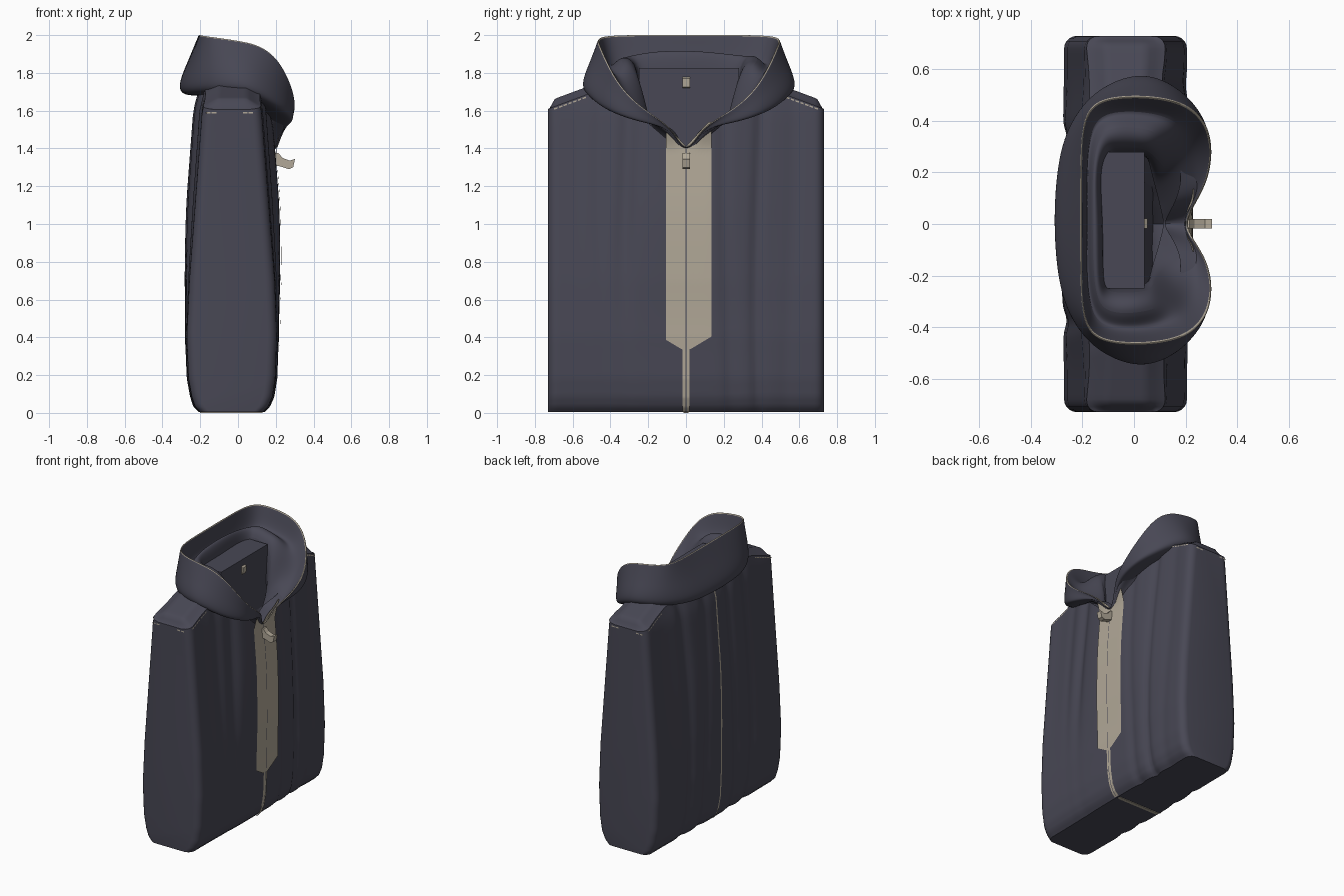
import bpy, bmesh, math
from mathutils import Vector as V

if "Cube" in bpy.data.objects:
    bpy.data.objects.remove(bpy.data.objects["Cube"])

def material(name, col):
    m = bpy.data.materials.new(name)
    m.diffuse_color = (*col, 1)
    m.use_nodes = True
    m.node_tree.nodes["Principled BSDF"].inputs["Base Color"].default_value = m.diffuse_color
    return m

NAVY = material("slate fabric", (0.065, 0.064, 0.090))
BEIGE = material("beige trim", (0.44, 0.39, 0.31))

def make(name, verts, faces, mats, angle=40):
    me = bpy.data.meshes.new(name)
    me.from_pydata([tuple(v) for v in verts], [], faces)
    bm = bmesh.new()
    bm.from_mesh(me)
    bmesh.ops.remove_doubles(bm, verts=bm.verts, dist=1e-5)
    bmesh.ops.recalc_face_normals(bm, faces=bm.faces)
    bm.to_mesh(me)
    bm.free()
    ob = bpy.data.objects.new(name, me)
    bpy.context.collection.objects.link(ob)
    for m in mats:
        me.materials.append(m)
    bpy.ops.object.select_all(action='DESELECT')
    ob.select_set(True)
    bpy.context.view_layer.objects.active = ob
    bpy.ops.object.shade_smooth_by_angle(angle=math.radians(angle))
    return ob

def grid(rows, cols, close=False):
    n = cols if close else cols - 1
    return [(i * cols + j, i * cols + (j + 1) % cols, (i + 1) * cols + (j + 1) % cols, (i + 1) * cols + j)
            for i in range(rows - 1) for j in range(n)]

def interp(table, t):
    for (a, p), (b, q) in zip(table, table[1:]):
        if t <= b:
            return p + (q - p) * max(0, (t - a) / (b - a))
    return table[-1][1]

def smooth(a, b, t):
    t = min(1, max(0, (t - a) / (b - a)))
    return t * t * (3 - 2 * t)

# --- body surface: depth at each width and height
W, R = 0.73, 0.05
FRONT = [(0, .13), (.03, .16), (.08, .182), (.18, .198), (.4, .206), (.7, .195), (1.6, .125), (1.75, .10)]
BACK = [(0, .20), (.03, .228), (.08, .245), (.18, .263), (.4, .272), (.7, .258), (1.6, .19), (1.75, .15)]
F_FOLDS = [(-.44, .035, .008), (-.31, .045, .022), (.22, .035, .014), (.39, .03, .022), (.55, .04, .007)]
B_FOLDS = [(-.36, .04, .018), (-.17, .04, .02), (.14, .04, .018), (.35, .04, .02)]

def corner(y):
    d = min(1, max(0, (abs(y) - (W - R)) / R))
    return R * (1 - math.sqrt(1 - d * d))

def folds(lst, y, z):
    return sum(d * math.exp(-((y - c - .02 * math.sin(2 * z + c * 9)) / w) ** 2) for c, w, d in lst)

def bulge(y, z):
    return (1 - smooth(.1, .62, abs(y))) * (.01 + .045 * smooth(.3, 1.2, z))

def front_x(y, z):
    fade = .1 + .9 * smooth(.3, 1.2, z) if y < 0 else .8
    return interp(FRONT, z) + bulge(y, z) - corner(y) - fade * folds(F_FOLDS, y, z)

def back_x(y, z):
    return -interp(BACK, z) - .85 * bulge(y, z) + corner(y) + .8 * folds(B_FOLDS, y, z)

def shoulder(y):
    return interp([(0, 1.74), (.3, 1.74), (.5, 1.69), (.73, 1.605)], abs(y))

def front_top(y):
    return min(shoulder(y), 1.36 + .85 * abs(y))

ys = [-W + R - R * math.sin(math.pi / 2 * k / 5) for k in range(5, 0, -1)]
ys += [-.68 + 1.36 * k / 68 for k in range(69)] + [-y for y in reversed(ys)]
NZ, NT = 44, 16
loops = []
for y in ys:
    ft, bt = front_top(y), shoulder(y)
    ts = [(k / NZ) ** 1.5 for k in range(NZ + 1)]
    col = [V((front_x(y, t * ft), y, .004 + t * ft)) for t in ts]
    xf, xb = col[-1].x, back_x(y, bt)
    for k in range(1, NT):
        u = k / NT
        x = xf + (xb - xf) * u
        ramp = min(1, 4 * u, 4 - 4 * u)
        fore = smooth(.02, .08, x)
        hollow = 1 - smooth(.3, .42, abs(y))      # sunken under the collar lining
        rise = .045 * ramp * (1 - smooth(.69, .73, abs(y))) * (1 - hollow)
        dip = hollow * min(1, 9 * u, 9 - 9 * u) * .28
        col.append(V((x, y, bt + (ft - bt) * fore + rise - dip)))
    col += [V((back_x(y, t * bt), y, .004 + t * bt)) for t in reversed(ts)]
    loops.append(col)
n = len(loops[0])
last = (len(loops) - 1) * n
faces = grid(len(loops), n, True) + [tuple(range(n)), tuple(range(last, last + n))]
make("garment_body", [p for c in loops for p in c], faces, [NAVY])

# --- flat strips laid on the body
def strip(name, cols, lo, hi, surf, mat, rows=50):
    pts = []
    for y in cols:
        a, b = lo(y), hi(y)
        pts += [V((surf(y, a + (b - a) * k / rows), y, a + (b - a) * k / rows)) for k in range(rows + 1)]
    return make(name, pts, grid(len(cols), rows + 1), [mat])

def placket_x(y, z):
    return front_x(y, z) + .006 + .045 * smooth(1.38, 1.56, z) * min(1, abs(y) / .08)

strip("front_placket", [-.107 + .242 * k / 16 for k in range(17)],
      lambda y: .335 + .6 * max(0, abs(y) - .02), lambda y: min(1.54, 1.41 + 1.1 * abs(y)), placket_x, BEIGE)
strip("lower_zip", [-.018, -.004, .004, .018], lambda y: .004, lambda y: .36, lambda y, z: front_x(y, z) + .005, BEIGE)
strip("zip_line", [-.002, .002], lambda y: .004, lambda y: 1.40, lambda y, z: front_x(y, z) + .0085, NAVY)
strip("back_seam", [-.006, 0, .006], lambda y: .004, lambda y: 1.70, lambda y, z: back_x(y, z) - .003, BEIGE)

def prism(name, profile, y0, y1, mat):
    m = len(profile)
    pts = [V((x, y, z)) for y in (y0, y1) for x, z in profile]
    f = [tuple(range(m)), tuple(range(m, 2 * m))]
    f += [(i, (i + 1) % m, m + (i + 1) % m, m + i) for i in range(m)]
    return make(name, pts, f, [mat], 30)

prism("bottom_seam", [(-.2, 0), (.13, 0), (.13, .006), (-.2, .006)], -.012, .012, BEIGE)

# zip puller, neck block and its small hanging tab
prism("zip_puller", [(.19, 1.31), (.225, 1.305), (.27, 1.29), (.292, 1.30), (.302, 1.345), (.275, 1.335),
                     (.235, 1.35), (.215, 1.375), (.19, 1.375)], -.018, .02, BEIGE)
prism("neck_block", [(-.13, 1.4), (.04, 1.4), (.04, 1.825), (-.13, 1.825)], -.25, .28, NAVY)
prism("neck_tab", [(.038, 1.72), (.05, 1.725), (.052, 1.77), (.038, 1.78)], -.018, .022, BEIGE)

# shoulder stitching: short dashes on front, back and end of each shoulder
def stitches(name, pts):
    vs, fs = [], []
    for a, b, off in pts:
        k = len(vs)
        up = V((0, 0, .004))
        vs += [a + off - up, b + off - up, b + off + up, a + off + up]
        fs.append((k, k + 1, k + 2, k + 3))
    make(name, vs, fs, [BEIGE])

dashes = []
for s in (-1, 1):
    for k in range(7):
        ya, yb = s * (.53 + .025 * k), s * (.548 + .025 * k)
        for surf, dx in ((front_x, .004), (back_x, -.004)):
            p = [V((surf(y, shoulder(y) - .008), y, shoulder(y) - .008)) for y in (ya, yb)]
            dashes.append((p[0], p[1], V((dx, 0, 0))))
    for x in (-.145, -.115, .05, .08):
        dashes.append((V((x, s * W, 1.59)), V((x - .024, s * W, 1.59)), V((0, s * .002, 0))))
stitches("shoulder_stitching", dashes)

# --- hood collar: half stations from centre back to centre front, mirrored
RIM = [(-.205, 0, 2.0), (-.205, .22, 2.0), (-.2, .38, 1.998), (-.15, .468, 1.99), (0, .482, 1.97), (.12, .472, 1.945),
       (.215, .442, 1.87), (.282, .372, 1.735), (.303, .27, 1.63), (.285, .16, 1.56), (.235, .075, 1.5), (.19, 0, 1.365)]
OUTER = [(-.322, 0, 1.74), (-.31, .2, 1.74), (-.272, .36, 1.74), (-.165, .51, 1.745), (0, .588, 1.75), (.12, .56, 1.715),
         (.215, .488, 1.645), (.285, .385, 1.59), (.298, .27, 1.55), (.272, .16, 1.525), (.225, .075, 1.48), (.18, 0, 1.35)]
ROLL = [(-.165, 0, 1.93), (-.165, .2, 1.92), (-.14, .34, 1.91), (-.08, .37, 1.90), (0, .37, 1.89), (.09, .35, 1.87),
        (.14, .31, 1.76), (.16, .26, 1.63), (.19, .2, 1.55), (.20, .12, 1.49), (.19, .05, 1.43), (.175, 0, 1.34)]
INNER = [(-.12, 0, 1.6), (-.12, .2, 1.6), (-.1, .255, 1.6), (-.06, .255, 1.6), (0, .255, 1.6), (.05, .25, 1.55),
         (.06, .22, 1.48), (.075, .16, 1.43), (.09, .11, 1.39), (.10, .07, 1.36), (.11, .03, 1.34), (.115, 0, 1.31)]

def station(i, s):
    rim, out, roll, inn = (V(t[i]) for t in (RIM, OUTER, ROLL, INNER))
    inward = V((-.02 - rim.x, -rim.y, 0)).normalized() * .005
    drop = .06 * min(1, max(0, (out.z - 1.5) / .2))
    roll.z += .012 * math.sin(2.3 * i + s)
    under = V((out.x * .94, out.y * .94, out.z - drop))
    under2 = V((out.x * .62, out.y * .62, under.z))
    mid = rim.lerp(roll, .5)
    mid.z -= .14 if i <= 5 else .05 * min(1, (rim.z - 1.35) / .4)
    edge = roll.lerp(inn, .9 if i <= 6 else .5)
    edge.z = roll.z + (inn.z - roll.z) * (.1 if i <= 6 else .4)
    edge.x += .012 * math.sin(3.1 * i + 2 * s) * (i <= 6)
    half = out.lerp(rim, .5)
    a, b = rim - inward - V((0, 0, .003)), rim + inward - V((0, 0, .003))
    prof = [under2, under, out, half, a.lerp(half, .1), a, rim + V((0, 0, .003)), b, b.lerp(mid, .1), mid, roll, edge, inn]
    return [V((p.x, s * p.y + .015 * min(1, abs(p.y) * 4 + (p.x < 0)), p.z)) for p in prof]

rows = [station(i, 1) for i in range(12)] + [station(i, -1) for i in range(10, 0, -1)]
rows.append(rows[0])
c = len(rows[0])
collar = make("hood_collar", [p for r in rows for p in r], grid(len(rows), c), [NAVY, BEIGE], 60)
RIM_COLS = {5, 6}
for k, poly in enumerate(collar.data.polygons):
    poly.material_index = 1 if k % (c - 1) in RIM_COLS else 0
    poly.use_smooth = True
sub = collar.modifiers.new("smooth", 'SUBSURF')
sub.levels = sub.render_levels = 3
